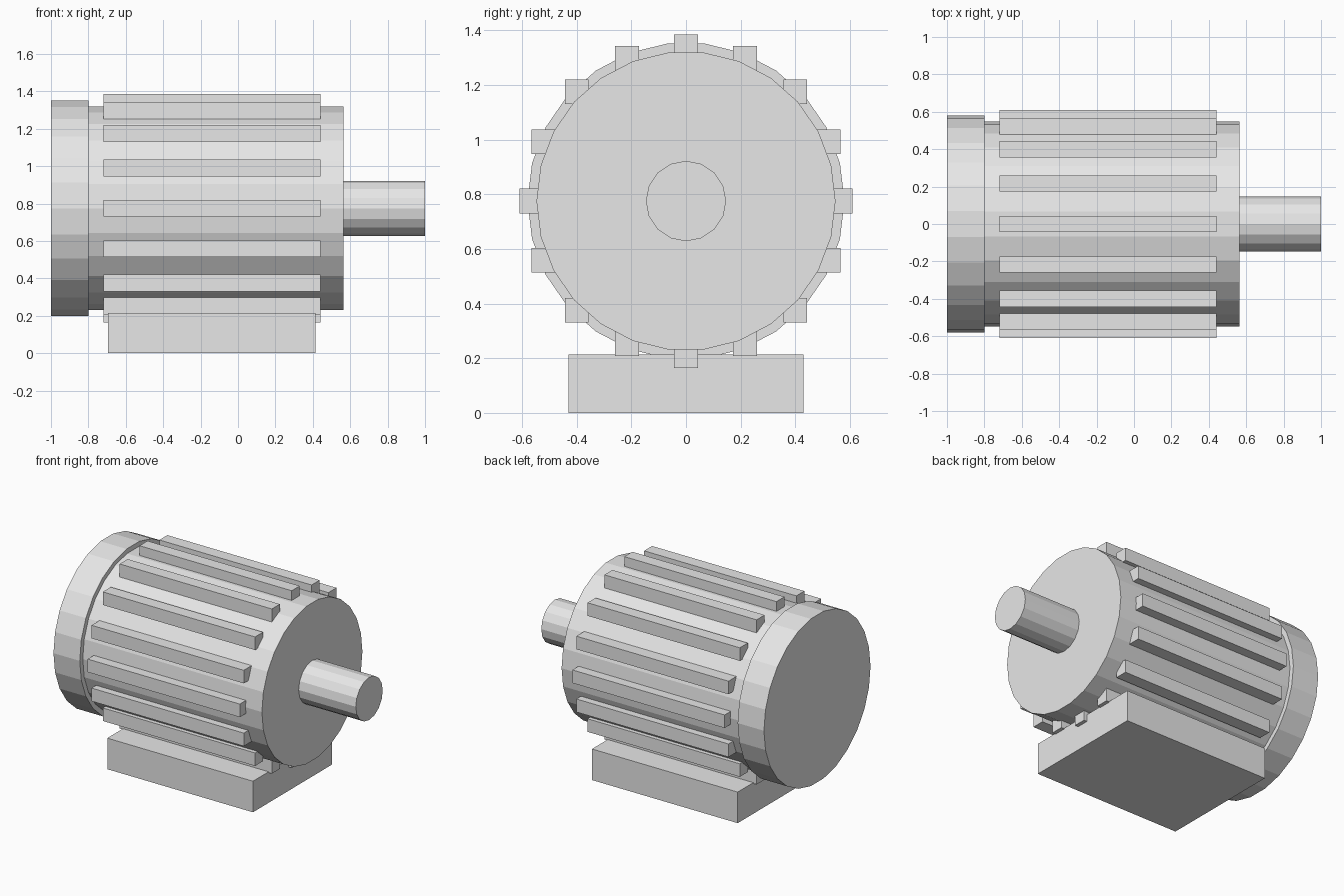
import bpy
import math

cube = bpy.data.objects.get("Cube")
if cube:
    bpy.data.objects.remove(cube, do_unlink=True)

AXIS_Z = 0.775

grey = bpy.data.materials.new("light_grey")
grey.use_nodes = True
COLOUR = (0.8, 0.8, 0.8, 1)
grey.diffuse_color = COLOUR
grey.node_tree.nodes["Principled BSDF"].inputs["Base Color"].default_value = COLOUR


def finish(name):
    obj = bpy.context.object
    obj.name = name
    obj.data.materials.append(grey)
    return obj


def cylinder(name, radius, x0, x1, sides):
    """Flat-sided cylinder along x with a vertex on the horizontal plane."""
    bpy.ops.mesh.primitive_cylinder_add(vertices=sides, radius=radius, depth=x1 - x0)
    obj = finish(name)
    # The primitive's first vertex lies on +y, which stays horizontal here
    obj.rotation_euler.y = math.pi / 2
    obj.location = ((x0 + x1) / 2, 0, AXIS_Z)
    return obj


def box(name, centre, size):
    bpy.ops.mesh.primitive_cube_add(size=1, location=centre)
    obj = finish(name)
    obj.scale = size
    return obj


# Housing, rear cap and drive shaft
cylinder("housing", 0.547, -0.80, 0.565, 26)
cylinder("rear_cap", 0.58, -1.0, -0.80, 26)
cylinder("drive_shaft", 0.147, 0.565, 1.0, 16)

# Mounting base
box("mounting_base", (-0.14, 0, 0.107), (1.11, 0.86, 0.214))

# Ring of upright cooling fins
FIN_COUNT = 16
FIN_RADIUS = 0.565
for i in range(FIN_COUNT):
    angle = math.tau * i / FIN_COUNT
    box(f"cooling_fin_{i + 1}",
        (-0.14, FIN_RADIUS * math.cos(angle), AXIS_Z + FIN_RADIUS * math.sin(angle)),
        (1.16, 0.087, 0.09))
